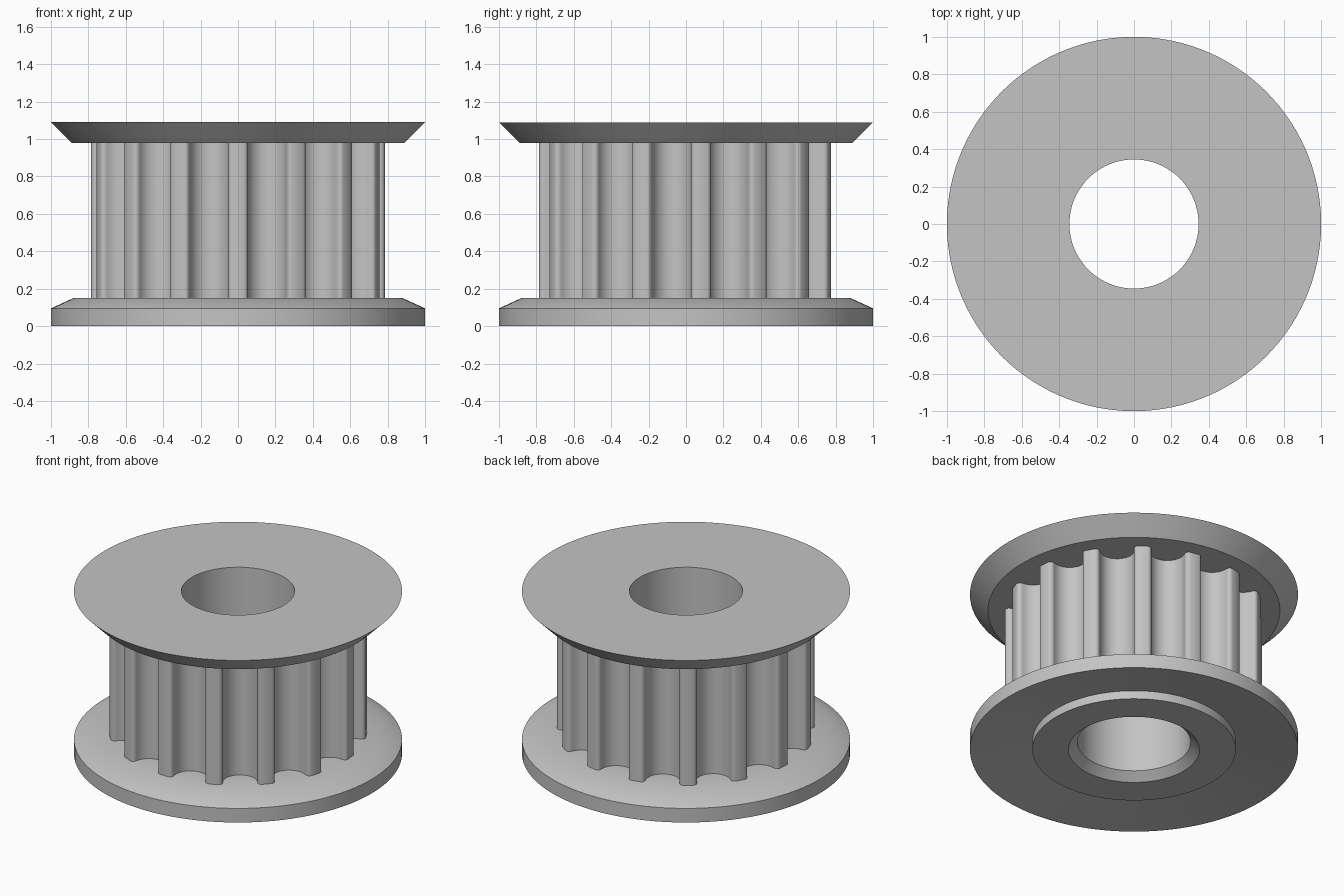
import bpy
import bmesh
from math import cos, sin, pi, radians

if "Cube" in bpy.data.objects:
    bpy.data.objects.remove(bpy.data.objects["Cube"])

SEGMENTS = 120
TEETH = 15
TIP_RADIUS = 0.775
GROOVE_WIDTH = 0.106   # half width of a groove, also its arc radius
GROOVE_DEPTH = 0.14
FILLET = 0.025
LOW, HIGH = 0.15, 0.98   # inner faces of the two flanges

grey = bpy.data.materials.new("satin_grey")
grey.use_nodes = True
colour = (0.55, 0.55, 0.55, 1)
grey.diffuse_color = colour
grey.node_tree.nodes["Principled BSDF"].inputs["Base Color"].default_value = colour


def add_part(name, rings, closed_angle=30):
    """Skin a stack of equal closed rings and shade the result."""
    bm = bmesh.new()
    loops = [[bm.verts.new(p) for p in ring] for ring in rings]
    for a, b in zip(loops, loops[1:]):
        for i in range(len(a)):
            j = (i + 1) % len(a)
            bm.faces.new((a[i], b[i], b[j], a[j]))
    mesh = bpy.data.meshes.new(name)
    bm.to_mesh(mesh)
    bm.free()
    obj = bpy.data.objects.new(name, mesh)
    bpy.context.collection.objects.link(obj)
    mesh.materials.append(grey)
    bpy.ops.object.select_all(action="DESELECT")
    obj.select_set(True)
    bpy.context.view_layer.objects.active = obj
    bpy.ops.object.shade_smooth_by_angle(angle=radians(closed_angle))
    return obj


def circle(r, z):
    return [(r * cos(2 * pi * i / SEGMENTS), r * sin(2 * pi * i / SEGMENTS), z)
            for i in range(SEGMENTS)]


# Flanges, dished underside, bottom boss and chamfered bore in one turned profile
root = TIP_RADIUS - GROOVE_DEPTH
profile = [(root, LOW), (0.88, LOW), (1, 0.095), (1, 0), (0.62, 0.056),
           (0.62, 0), (0.4, 0), (0.345, 0.05), (0.345, 1.09), (1, 1.09),
           (0.89, HIGH), (root, HIGH)]
add_part("flanged_body", [circle(r, z) for r, z in profile])


# Half of a groove, from its floor out to the tooth land: (sideways, radial)
half = []
centre = root + GROOVE_WIDTH
for k in range(9):
    a = pi / 2 * k / 8
    half.append((GROOVE_WIDTH * sin(a), centre - GROOVE_WIDTH * cos(a)))
for k in range(5):
    a = pi / 2 * k / 4
    half.append((GROOVE_WIDTH + FILLET * (1 - cos(a)),
                 TIP_RADIUS - FILLET * (1 - sin(a))))
groove = [(-s, r) for s, r in reversed(half[1:])] + half

# Toothed drum: grooves sit midway between teeth, one tooth faces the front
outline = []
for t in range(TEETH):
    angle = -pi / 2 + (t + 0.5) * 2 * pi / TEETH
    for s, r in groove:
        outline.append((r * cos(angle) - s * sin(angle),
                        r * sin(angle) + s * cos(angle)))
add_part("toothed_drum", [[(x, y, z) for x, y in outline] for z in (HIGH, LOW)], 35)
